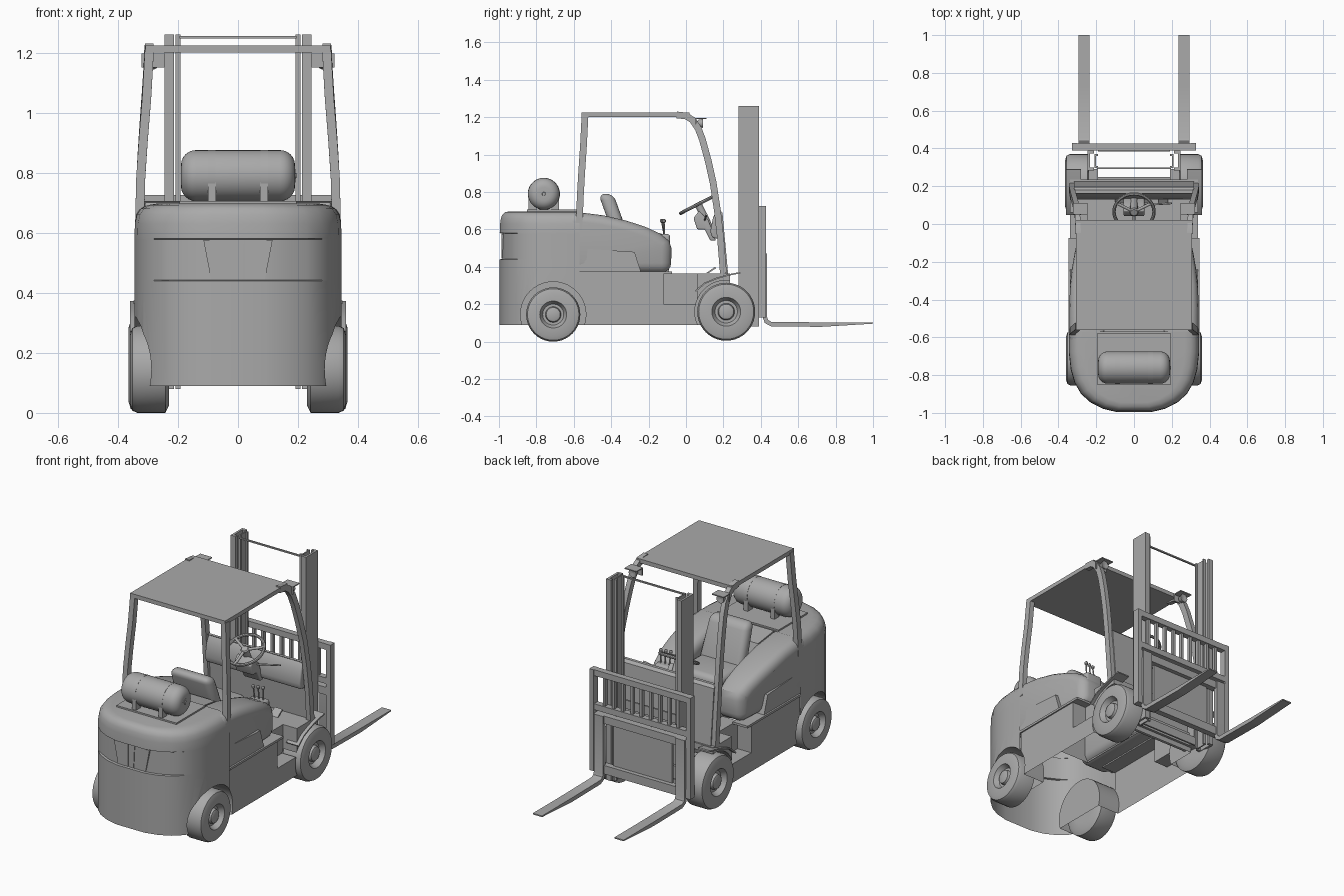
import bpy, bmesh, math
from mathutils import Vector, Matrix

cube = bpy.data.objects.get("Cube")
if cube:
    bpy.data.objects.remove(cube, do_unlink=True)

grey = bpy.data.materials.new("plain_grey")
grey.use_nodes = True
grey.diffuse_color = (0.4, 0.4, 0.4, 1)
grey.node_tree.nodes["Principled BSDF"].inputs["Base Color"].default_value = (0.4, 0.4, 0.4, 1)


def finish(bm, name, mirror=False):
    if mirror:
        copy = bmesh.ops.duplicate(bm, geom=bm.verts[:] + bm.edges[:] + bm.faces[:])["geom"]
        for v in copy:
            if isinstance(v, bmesh.types.BMVert):
                v.co.x = -v.co.x
    bmesh.ops.recalc_face_normals(bm, faces=bm.faces[:])
    mesh = bpy.data.meshes.new(name)
    bm.to_mesh(mesh)
    bm.free()
    mesh.materials.append(grey)
    ob = bpy.data.objects.new(name, mesh)
    bpy.context.collection.objects.link(ob)
    shade(ob)
    return ob


def shade(ob):
    bpy.ops.object.select_all(action='DESELECT')
    ob.select_set(True)
    bpy.context.view_layer.objects.active = ob
    bpy.ops.object.shade_smooth_by_angle(angle=math.radians(35))


def loft(name, rings, mirror=False, bevel=0, change=None, caps=True):
    bm = bmesh.new()
    rows = [[bm.verts.new(p) for p in ring] for ring in rings]
    n = len(rows[0])
    for a, b in zip(rows, rows[1:]):
        for i in range(n):
            bm.faces.new((a[i], a[(i + 1) % n], b[(i + 1) % n], b[i]))
    if caps:
        bm.faces.new(rows[0])
        bm.faces.new(rows[-1])
    bmesh.ops.recalc_face_normals(bm, faces=bm.faces[:])
    if bevel:
        edges = [e for e in bm.edges if e.calc_face_angle(0) > math.radians(50)]
        bmesh.ops.bevel(bm, geom=edges, offset=bevel, segments=4, profile=0.5,
                        affect='EDGES', clamp_overlap=True)
    for v in bm.verts:
        if change:
            v.co = change(v.co)
    return finish(bm, name, mirror)


def box(name, x, y, z, mirror=False, bevel=0, change=None):
    ring = [(x[0], y[0]), (x[1], y[0]), (x[1], y[1]), (x[0], y[1])]
    return loft(name, [[(a, b, h) for a, b in ring] for h in z], mirror, bevel, change=change)


def side_prism(name, pts, x, **kw):
    return loft(name, [[(a, y, z) for y, z in pts] for a in x], **kw)


def strip(name, path, width, thick, mirror=False):
    # rectangular bar following a path, turning in the side plane
    rings = []
    for i, p in enumerate(path):
        p = Vector(p)
        t = Vector(path[min(i + 1, len(path) - 1)]) - Vector(path[max(i - 1, 0)])
        n = Vector((0, -t.z, t.y)).normalized() * thick / 2
        w = Vector((width / 2, 0, 0))
        rings.append([p - w - n, p + w - n, p + w + n, p - w + n])
    return loft(name, rings, mirror)


def lathe(name, profile, centre, direction, mirror=False, steps=40, caps=True):
    # profile holds (distance along axis, radius)
    rot = Vector((0, 0, 1)).rotation_difference(Vector(direction)).to_matrix().to_4x4()
    m = Matrix.Translation(centre) @ rot
    rings = [[m @ Vector((r * math.cos(2 * math.pi * k / steps),
                          r * math.sin(2 * math.pi * k / steps), h)) for k in range(steps)]
             for h, r in profile]
    return loft(name, rings, mirror, caps=caps)


def rod(name, a, b, r, mirror=False):
    d = Vector(b) - Vector(a)
    return lathe(name, [(0, r), (d.length, r)], a, d, mirror, 14)


def remove_hidden(ob):
    # the bodywork is an open shell: no underside, inner bulkhead or floor below the hood
    bm = bmesh.new()
    bm.from_mesh(ob.data)
    bmesh.ops.bisect_plane(bm, geom=bm.verts[:] + bm.edges[:] + bm.faces[:],
                           plane_co=(0, -0.12, 0), plane_no=(0, 1, 0))
    gone = []
    for f in bm.faces:
        c, n = f.calc_center_median(), f.normal
        under = n.z < -0.9 and (c.z < 0.1 or abs(c.z - 0.37) < 0.004)
        bulkhead = abs(n.y) > 0.9 and abs(c.y + 0.57) < 0.002
        floor = n.z > 0.9 and abs(c.z - 0.365) < 0.002 and c.y < -0.12
        if under or bulkhead or floor:
            gone.append(f)
    bmesh.ops.delete(bm, geom=gone, context='FACES')
    bm.to_mesh(ob.data)
    bm.free()


def carve(ob, cutters):
    for c in cutters:
        c.hide_render = True
        mod = ob.modifiers.new("cut", 'BOOLEAN')
        mod.operation, mod.solver, mod.object = 'DIFFERENCE', 'EXACT', c
    mesh = bpy.data.meshes.new_from_object(ob.evaluated_get(bpy.context.evaluated_depsgraph_get()))
    ob.modifiers.clear()
    ob.data = mesh
    for c in cutters:
        bpy.data.objects.remove(c, do_unlink=True)
    remove_hidden(ob)
    shade(ob)


REAR, FRONT = (-0.71, 0.145), (0.215, 0.16)


def arch(centre, r, x):
    return [lathe("arch_cutter", [(0, r), (0.3, r)], (s * x, *centre), (s, 0, 0)) for s in (1, -1)]


# Counterweight with a recessed rear band and rounded top
half = [(0.345, -0.57), (0.345, -0.68), (0.335, -0.77), (0.315, -0.84), (0.28, -0.9),
        (0.23, -0.945), (0.165, -0.978), (0.09, -0.996)]
outline = half + [(-x, y) for x, y in reversed(half)]
levels = [(0.09, 1, 1, 0), (0.44, 1, 1, 0), (0.442, 1, 1, 0.014), (0.578, 1, 1, 0.014),
          (0.58, 1, 1, 0), (0.63, 0.995, 0.995, 0), (0.66, 0.975, 0.985, 0),
          (0.68, 0.935, 0.965, 0), (0.692, 0.87, 0.93, 0), (0.697, 0.78, 0.88, 0)]
weight = loft("counterweight", [[(x * sx, -0.57 + (y + 0.57) * sy + inset * (abs(x) < 0.25), z)
                                 for x, y in outline] for z, sx, sy, inset in levels])
carve(weight, arch(REAR, 0.175, 0.2))
for x0, x1, x2, x3 in ((0.025, 0.115, 0.09, 0.025), (-0.018, 0.018, 0.012, -0.012)):
    loft("vent_panel", [[(x0, y, 0.575), (x1, y, 0.575), (x2, y, 0.445), (x3, y, 0.445)]
                        for y in (-0.986, -0.977)], mirror=x0 > 0)

# Chassis with wheel arches and step wells
chassis = box("chassis", (-0.34, 0.34), (-0.57, 0.235), (0.09, 0.365))
steps = [box("step_cutter", (s * 0.25, s * 0.4), (-0.12, 0.06), (0.2, 0.4)) for s in (1, -1)]
carve(chassis, arch(REAR, 0.175, 0.2) + arch(FRONT, 0.168, 0.215) + steps)
box("sill_trim", (0.25, 0.348), (-0.57, -0.075), (0.362, 0.375), True)
strip("front_fender", [(0.32, 0.05, 0.27), (0.32, 0.1, 0.312), (0.32, 0.16, 0.337),
                       (0.32, 0.22, 0.355), (0.32, 0.29, 0.369)], 0.08, 0.008, True)
box("front_axle", (-0.24, 0.24), (0.18, 0.25), (0.12, 0.2))

# Wheels
for name, c, r, x in (("front_wheel", FRONT, 0.155, 0.235), ("rear_wheel", REAR, 0.145, 0.23)):
    k = r / 0.155
    lathe(name, [(0, 0.08 * k), (0, 0.13 * k), (0.012, r), (0.105, r), (0.122, 0.147 * k),
                 (0.129, 0.125 * k), (0.129, 0.077 * k), (0.118, 0.071 * k), (0.1, 0.06 * k),
                 (0.1, 0.045 * k), (0.118, 0.04 * k), (0.122, 0.03 * k)], (x, *c), (1, 0, 0), True)

# Hood: two rounded side lobes with a seat bay between them
lobe = [(-0.08, 0.37), (-0.078, 0.5), (-0.09, 0.54), (-0.14, 0.578), (-0.22, 0.615),
        (-0.32, 0.647), (-0.44, 0.675), (-0.575, 0.692), (-0.65, 0.692), (-0.65, 0.37)]


def narrow(p):
    t = max(0, (p.y + 0.42) / 0.34)
    return Vector((p.x - 0.045 * t * t * (p.x - 0.14) / 0.2, p.y, p.z))


hood = [side_prism("hood_side", lobe, (0.14, 0.342), mirror=True, bevel=0.05, change=narrow),
        side_prism("hood_centre", [(-0.09, 0.37), (-0.09, 0.5), (-0.38, 0.5), (-0.44, 0.67),
                                   (-0.59, 0.69), (-0.59, 0.37)], (-0.16, 0.16)),
        side_prism("hood_skirt", [(-0.59, 0.37), (-0.24, 0.37), (-0.275, 0.48), (-0.59, 0.5)],
                   (0.28, 0.338), mirror=True)]
for part in hood:
    remove_hidden(part)

# Seat
box("seat_cushion", (-0.14, 0.14), (-0.4, -0.11), (0.48, 0.58), bevel=0.035)
box("seat_back", (-0.14, 0.14), (-0.4, -0.32), (0.52, 0.79), bevel=0.035,
    change=lambda p: Vector((p.x * (1 - 0.5 * max(0, p.z - 0.6)), p.y - 0.36 * (p.z - 0.6), p.z)))

# Overhead guard
box("roof", (-0.308, 0.308), (-0.56, 0.02), (1.2, 1.224))
strip("front_pillar", [(0.295, -0.05, 1.212), (0.297, 0.0, 1.207), (0.299, 0.035, 1.185),
                       (0.301, 0.065, 1.14), (0.305, 0.088, 1.08), (0.313, 0.118, 0.97),
                       (0.321, 0.145, 0.85), (0.327, 0.168, 0.7), (0.33, 0.185, 0.55),
                       (0.33, 0.2, 0.365)], 0.028, 0.036, True)
strip("rear_pillar", [(0.295, -0.54, 1.21), (0.304, -0.548, 1.05), (0.316, -0.558, 0.9),
                      (0.324, -0.565, 0.78), (0.328, -0.572, 0.6)], 0.03, 0.036, True)
box("lamp_bracket", (0.245, 0.322), (0.05, 0.11), (1.19, 1.196), True)
box("lamp_back_plate", (0.245, 0.322), (0.05, 0.056), (1.15, 1.195), True)
lathe("work_lamp", [(0, 0.01), (0.012, 0.02), (0.035, 0.024), (0.035, 0.019), (0.03, 0.004)],
      (0.285, 0.056, 1.167), (0, 1, 0), True, 20)

# Gas tank and its cradle
R = 0.085
curve = [(0.05 - 0.05 * math.cos(a), 0.035 + 0.05 * math.sin(a))
         for a in [math.pi / 12 * i for i in range(7)]]
lathe("gas_tank", [(h - 0.19, r) for h, r in curve] + [(0.19 - h, r) for h, r in reversed(curve)],
      (0, -0.76, 0.79), (1, 0, 0))
lathe("tank_valve", [(0, 0.022), (0.004, 0.022), (0.004, 0.01), (0.008, 0.008)],
      (0.187, -0.76, 0.79), (1, 0, 0))
box("tank_plate", (-0.195, 0.195), (-0.85, -0.58), (0.692, 0.706))
box("tank_leg", (0.073, 0.1), (-0.842, -0.8), (0.7, 0.785), True)
box("tank_leg_rear", (0.073, 0.1), (-0.72, -0.678), (0.7, 0.785), True)
lathe("tank_strap", [(0, R + 0.001), (0.025, R + 0.001)], (0.075, -0.76, 0.79), (1, 0, 0), True)

# Cowl, dash, steering and controls
side_prism("cowl", [(0.2, 0.365), (0.175, 0.69), (0.162, 0.705), (0.18, 0.705), (0.195, 0.69),
                    (0.225, 0.365)], (-0.318, 0.318))
side_prism("dash", [(0.165, 0.705), (0.145, 0.665), (0.13, 0.59), (0.14, 0.555), (0.195, 0.545),
                    (0.185, 0.7)], (-0.31, 0.31), bevel=0.01)
box("console", (0.16, 0.27), (-0.17, -0.085), (0.5, 0.575), bevel=0.015)
tilt = Vector((0, -0.46, 0.89)).normalized()
hub = Vector((0, 0.065, 0.735))
ring = [(0.009 * math.sin(a), 0.106 + 0.009 * math.cos(a))
        for a in [math.pi / 4 * i for i in range(9)]]
lathe("steering_rim", ring, hub, tilt, caps=False)
lathe("steering_hub", [(-0.02, 0.018), (0.004, 0.024), (0.01, 0.018)], hub, tilt, steps=20)
across = Vector((1, 0, 0)).cross(tilt)
for a in (0.5, 2.64, 4.71):
    end = hub + (Vector((math.cos(a), 0, 0)) - across * math.sin(a)) * 0.103
    rod("steering_spoke", hub, end, 0.008)
rod("steering_column", hub, (0, 0.15, 0.56), 0.02)
side_prism("column_cover", [(0.04, 0.66), (0.07, 0.7), (0.12, 0.65), (0.16, 0.54), (0.13, 0.54),
                            (0.1, 0.6), (0.06, 0.6)], (-0.055, 0.055), bevel=0.008)
rod("direction_lever", (0.05, 0.1, 0.65), (0.2, 0.11, 0.68), 0.005)
for i in range(3):
    x = 0.19 + i * 0.028
    top = (x, -0.13 + i * 0.006, 0.645)
    rod("hydraulic_lever", (x, -0.115, 0.56), top, 0.004)
    lathe("lever_knob", [(-0.01, 0.004), (-0.004, 0.01), (0.006, 0.01), (0.012, 0.004)],
          top, (0, 0, 1), steps=12)
for x in (-0.1, 0.04, 0.13):
    side_prism("pedal", [(0.11, 0.368), (0.155, 0.4), (0.16, 0.392), (0.12, 0.366)], (x, x + 0.05))

# Mast
channel = [(0.245, 0.282), (0.213, 0.282), (0.213, 0.298), (0.232, 0.298), (0.232, 0.374),
           (0.213, 0.374), (0.213, 0.39), (0.245, 0.39)]
loft("mast_outer", [[(x, y, z) for x, y in channel] for z in (0.08, 1.26)], True)
loft("mast_inner", [[(0.2 + (x - 0.229) * 0.55, 0.334 + (y - 0.336) * 0.7, z) for x, y in channel]
                    for z in (0.08, 1.26)], True)
for z, h in ((0.1, 0.05), (0.48, 0.05), (1.247, 0.008)):
    box("mast_tie", (-0.195, 0.195), (0.29, 0.3), (z, z + h))
box("mast_mount", (0.19, 0.24), (0.22, 0.29), (0.12, 0.3), True)

# Carriage with load backrest
box("backrest_post", (0.3, 0.328), (0.388, 0.428), (0.13, 0.725), True)
for z, h in ((0.69, 0.035), (0.49, 0.035), (0.425, 0.045), (0.13, 0.05)):
    box("carriage_rail", (-0.325, 0.325), (0.39, 0.425), (z, z + h))
for i in range(9):
    x = -0.24 + 0.06 * i
    box("backrest_bar", (x - 0.008, x + 0.008), (0.398, 0.418), (0.52, 0.695))
box("carriage_plate", (-0.19, 0.19), (0.385, 0.4), (0.17, 0.43))

# Forks
strip("fork", [(0.265, 0.422, 0.47), (0.265, 0.422, 0.13), (0.265, 0.43, 0.108),
               (0.265, 0.455, 0.094), (0.265, 0.72, 0.091)], 0.06, 0.024, True)
side_prism("fork_tip", [(0.72, 0.079), (0.72, 0.103), (1.0, 0.103), (1.0, 0.096)],
           (0.235, 0.295), mirror=True)
